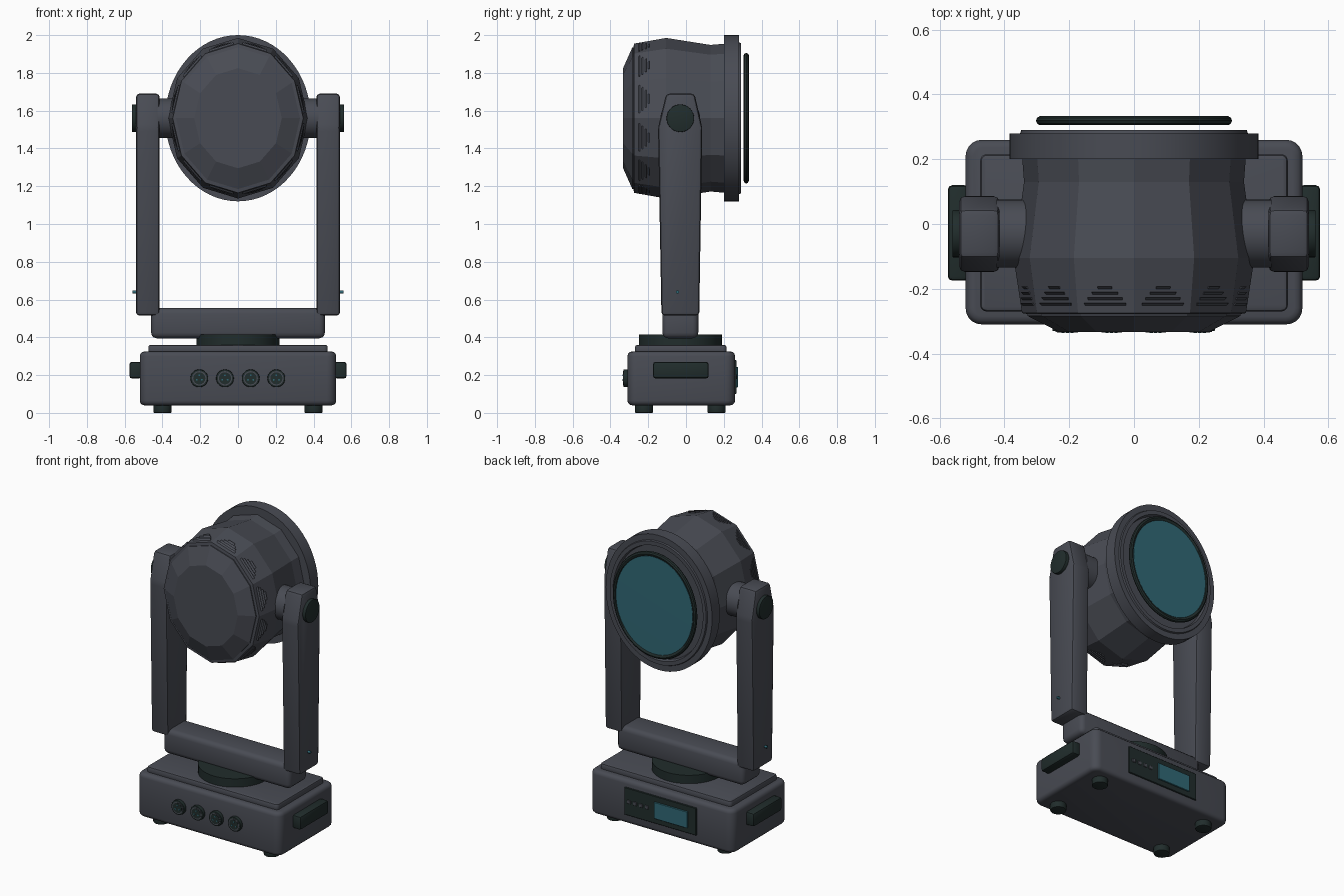
import bpy, bmesh, math
from mathutils import Vector, Matrix

if "Cube" in bpy.data.objects:
    bpy.data.objects.remove(bpy.data.objects["Cube"])


def material(name, rgb):
    m = bpy.data.materials.new(name)
    m.diffuse_color = (*rgb, 1)
    m.use_nodes = True
    m.node_tree.nodes["Principled BSDF"].inputs["Base Color"].default_value = m.diffuse_color
    return m


GREY = material("slate grey casing", (0.066, 0.071, 0.088))
DARK = material("green black plastic", (0.015, 0.026, 0.025))
TEAL = material("teal glass", (0.030, 0.140, 0.180))

HEAD_Z, HEAD_X_SCALE, MID_Y = 1.56, 0.875, -0.03


def finish(name, bm, mat, smooth=True, angle=35):
    bmesh.ops.remove_doubles(bm, verts=bm.verts, dist=1e-5)
    bmesh.ops.recalc_face_normals(bm, faces=bm.faces)
    me = bpy.data.meshes.new(name)
    bm.to_mesh(me)
    bm.free()
    me.materials.append(mat)
    ob = bpy.data.objects.new(name, me)
    bpy.context.collection.objects.link(ob)
    if smooth:
        bpy.ops.object.select_all(action='DESELECT')
        ob.select_set(True)
        bpy.context.view_layer.objects.active = ob
        bpy.ops.object.shade_smooth_by_angle(angle=math.radians(angle))
    return ob


def bevel_edges(bm, width, segs):
    if width:
        bmesh.ops.bevel(bm, geom=bm.edges[:], offset=width, segments=segs,
                        profile=0.5, affect='EDGES')


def box(name, lo, hi, mat, bevel=0.0, segs=3, corner=0.0):
    lo, hi = Vector(lo), Vector(hi)
    bm = bmesh.new()
    bmesh.ops.create_cube(bm, size=1)
    for v in bm.verts:
        v.co = (lo + hi) / 2 + v.co * (hi - lo)
    if corner:  # round the upright corners first
        up = [e for e in bm.edges if abs(e.verts[0].co.z - e.verts[1].co.z) > 1e-4]
        bmesh.ops.bevel(bm, geom=up, offset=corner, segments=5, profile=0.5, affect='EDGES')
        rim = [e for e in bm.edges if abs(e.verts[0].co.z - e.verts[1].co.z) < 1e-4]
        bmesh.ops.bevel(bm, geom=rim, offset=bevel, segments=segs, profile=0.5, affect='EDGES')
    else:
        bevel_edges(bm, bevel, segs)
    return finish(name, bm, mat)


def cylinder(name, centre, r, depth, axis, mat, segs=40, bevel=0.0):
    bm = bmesh.new()
    bmesh.ops.create_cone(bm, cap_ends=True, segments=segs, radius1=r, radius2=r, depth=depth)
    if bevel:
        rim = [e for e in bm.edges if abs(e.verts[0].co.z - e.verts[1].co.z) < 1e-5]
        bmesh.ops.bevel(bm, geom=rim, offset=bevel, segments=2, profile=0.5, affect='EDGES')
    rot = Vector((0, 0, 1)).rotation_difference(Vector(axis)).to_matrix().to_4x4()
    bm.transform(Matrix.Translation(centre) @ rot)
    return finish(name, bm, mat)


def head_point(r, y, a):
    return Vector((HEAD_X_SCALE * r * math.sin(a), y, HEAD_Z + r * math.cos(a)))


def head_lathe(name, profile, segs, mat, smooth=True):
    """Revolve (radius, y) points into an oval shell around the head axis."""
    bm = bmesh.new()
    rings = [[bm.verts.new(head_point(r, y, 2 * math.pi * i / segs)) for i in range(segs)]
             if r > 0 else [bm.verts.new((0, y, HEAD_Z))] for r, y in profile]
    for a, b in zip(rings, rings[1:]):
        for i in range(segs):
            j = (i + 1) % segs
            if len(a) == 1:
                bm.faces.new((a[0], b[i], b[j]))
            elif len(b) == 1:
                bm.faces.new((a[i], b[0], a[j]))
            else:
                bm.faces.new((a[i], b[i], b[j], a[j]))
    return finish(name, bm, mat, smooth)


# Base housing, lid, feet and turntable
box("base_housing", (-0.52, -0.31, 0.04), (0.52, 0.26, 0.325), GREY, 0.025, 3, corner=0.05)
box("base_lid", (-0.475, -0.27, 0.31), (0.475, 0.215, 0.36), GREY, 0.012, 2, corner=0.02)
for x in (-0.4, 0.4):
    for y in (-0.222, 0.162):
        cylinder("foot", (x, y, 0.025), 0.048, 0.05, (0, 0, 1), DARK, 24, 0.005)
cylinder("turntable", (0, MID_Y, 0.385), 0.22, 0.06, (0, 0, 1), DARK, 48)

# Side handles
for s in (-1, 1):
    xs = sorted((s * 0.51, s * 0.575))
    box("side_handle", (xs[0], -0.175, 0.182), (xs[1], 0.12, 0.27), DARK, 0.014, 2)

# Front sockets with pins
for x in (-0.205, -0.069, 0.067, 0.203):
    cylinder("socket_flange", (x, -0.317, 0.183), 0.047, 0.028, (0, 1, 0), DARK, 28, 0.004)
    cylinder("socket_ring", (x, -0.330, 0.183), 0.038, 0.006, (0, 1, 0), GREY, 28)
    cylinder("socket_well", (x, -0.332, 0.183), 0.032, 0.005, (0, 1, 0), DARK, 28)
    for k in range(3):
        a = math.pi / 2 + k * 2 * math.pi / 3
        cylinder("socket_pin", (x + 0.016 * math.cos(a), -0.334, 0.183 + 0.016 * math.sin(a)),
                 0.005, 0.004, (0, 1, 0), TEAL, 10)

# Rear control panel
box("control_panel", (-0.26, 0.25, 0.10), (0.26, 0.267, 0.28), DARK, 0.003, 1)
box("display_screen", (-0.20, 0.26, 0.135), (0.04, 0.275, 0.243), TEAL, 0.002, 1)
for i in range(4):
    x = 0.225 - i * 0.043
    box("panel_button", (x - 0.013, 0.262, 0.18), (x + 0.013, 0.271, 0.203), GREY, 0.002, 1)

# Yoke: cross bar and two tapered arms
box("yoke_cross_bar", (-0.46, -0.125, 0.395), (0.46, 0.065, 0.555), GREY, 0.03, 3)
arm_profile = [(-0.13, 0.515), (0.07, 0.515), (0.086, 1.51), (0.045, 1.69),
               (-0.105, 1.69), (-0.148, 1.51)]
for s in (-1, 1):
    bm = bmesh.new()
    inner = [bm.verts.new((s * 0.415, y, z)) for y, z in arm_profile]
    outer = [bm.verts.new((s * 0.54, y, z)) for y, z in arm_profile]
    bm.faces.new(inner)
    bm.faces.new(outer[::-1])
    for i in range(6):
        j = (i + 1) % 6
        bm.faces.new((inner[i], outer[i], outer[j], inner[j]))
    bmesh.ops.recalc_face_normals(bm, faces=bm.faces)
    bevel_edges(bm, 0.018, 2)
    finish("yoke_arm", bm, GREY)
    cylinder("tilt_hub", (s * 0.36, MID_Y, HEAD_Z), 0.105, 0.13, (1, 0, 0), GREY)
    cylinder("tilt_cap", (s * 0.545, MID_Y, HEAD_Z), 0.073, 0.032, (1, 0, 0), DARK, 40, 0.003)
    cylinder("arm_indicator", (s * 0.545, -0.045, 0.64), 0.008, 0.026, (1, 0, 0), TEAL, 12)

# Faceted head shell
FACETS = 12
head_lathe("head_shell", [(0, -0.333), (0.265, -0.333), (0.375, -0.284), (0.375, -0.278),
                          (0.395, -0.275), (0.425, -0.105), (0.388, 0.13), (0.395, 0.21),
                          (0, 0.21)], FACETS, GREY, smooth=False)

# Louvre fins on every facet of the shell
bm = bmesh.new()
for i in range(FACETS):
    a0, a1 = 2 * math.pi * i / FACETS, 2 * math.pi * (i + 1) / FACETS
    for y, half in ((-0.255, 0.36), (-0.238, 0.30), (-0.221, 0.22), (-0.204, 0.12)):
        ends = []
        for t in (0.5 - half, 0.5 + half):
            tri = []
            for yy, lift in ((y, -0.003), (y + 0.011, 0.009), (y + 0.011, -0.003)):
                r = 0.395 + 0.03 * (yy + 0.275) / 0.17 + lift
                tri.append(bm.verts.new(head_point(r, yy, a0).lerp(head_point(r, yy, a1), t)))
            ends.append(tri)
        bm.faces.new(ends[0])
        bm.faces.new(ends[1][::-1])
        for k in range(3):
            n = (k + 1) % 3
            bm.faces.new((ends[0][k], ends[1][k], ends[1][n], ends[0][n]))
finish("head_louvres", bm, GREY, smooth=False)

# Front bezel, lens rim and lens
head_lathe("head_bezel", [(0, 0.2), (0.44, 0.2), (0.44, 0.28), (0.402, 0.28), (0.398, 0.29),
                          (0.372, 0.29), (0.366, 0.265), (0, 0.265)], 64, GREY)
head_lathe("lens_rim", [(0, 0.305), (0.332, 0.305), (0.342, 0.310), (0.346, 0.319),
                        (0.342, 0.328), (0.332, 0.333), (0.322, 0.331), (0.316, 0.325),
                        (0, 0.325)], 64, DARK)
head_lathe("lens_glass", [(0, 0.324), (0.317, 0.324), (0.317, 0.328), (0, 0.330)], 64, TEAL)
